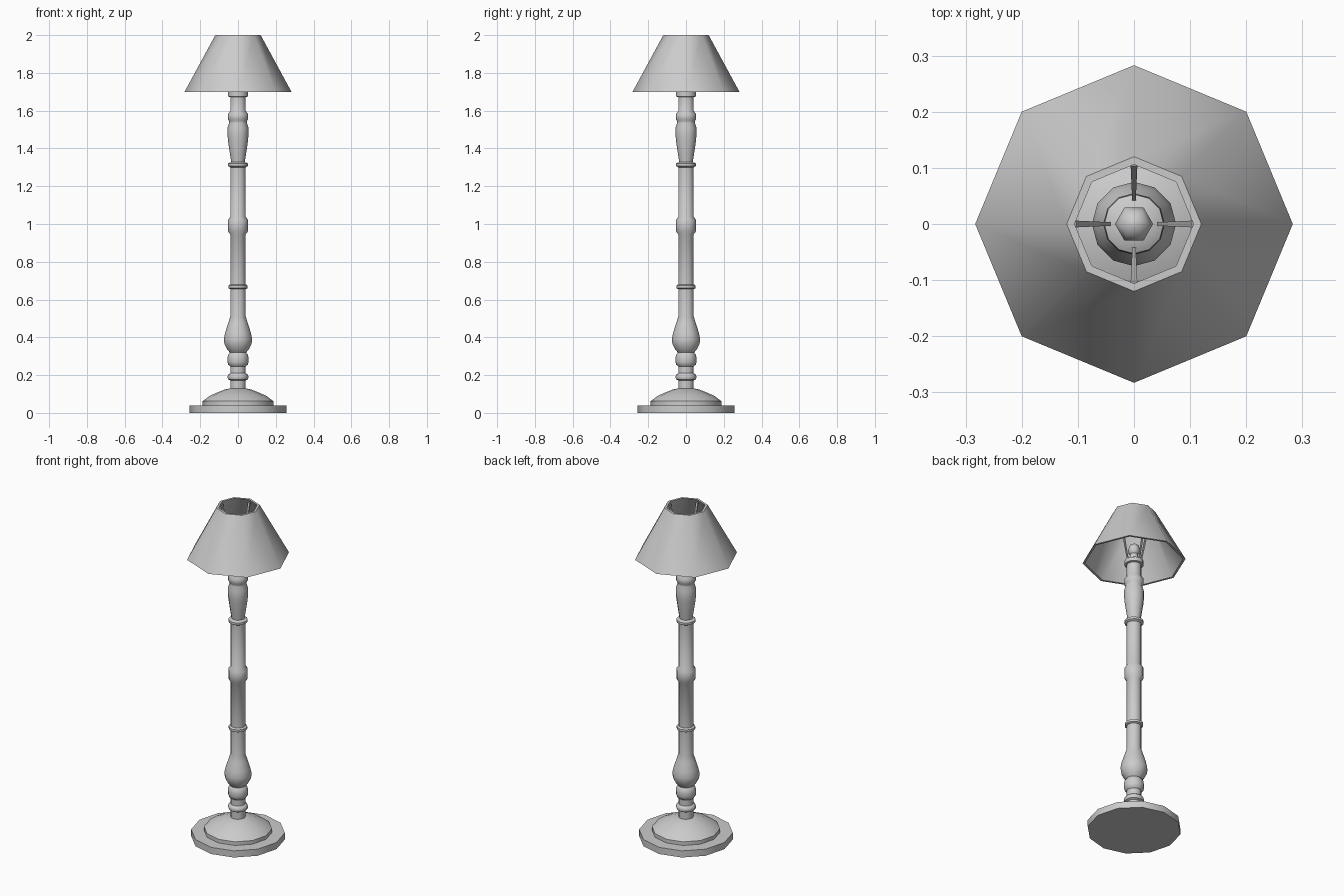
import bpy, bmesh, math
from mathutils import Vector

if "Cube" in bpy.data.objects:
    bpy.data.objects.remove(bpy.data.objects["Cube"])


def lathe(name, profile, sides, closed=False, angle=40):
    """Revolve (radius, z) points about the z axis."""
    bm = bmesh.new()
    rings = []
    for r, z in profile:
        rings.append([bm.verts.new((r * math.cos(2 * math.pi * i / sides),
                                    r * math.sin(2 * math.pi * i / sides), z))
                      for i in range(sides)])
    pairs = list(zip(rings, rings[1:]))
    if closed:
        pairs.append((rings[-1], rings[0]))
    else:
        bm.faces.new(rings[0][::-1])
        bm.faces.new(rings[-1])
    for a, b in pairs:
        for i in range(sides):
            j = (i + 1) % sides
            bm.faces.new((a[i], a[j], b[j], b[i]))
    return finish(name, bm, angle)


def finish(name, bm, angle):
    bmesh.ops.recalc_face_normals(bm, faces=bm.faces)
    me = bpy.data.meshes.new(name)
    bm.to_mesh(me)
    bm.free()
    ob = bpy.data.objects.new(name, me)
    bpy.context.collection.objects.link(ob)
    bpy.ops.object.select_all(action='DESELECT')
    ob.select_set(True)
    bpy.context.view_layer.objects.active = ob
    bpy.ops.object.shade_smooth_by_angle(angle=math.radians(angle))
    return ob


# Stepped base with a domed upper tier
lathe("base", [(.257, 0), (.257, .04), (.187, .04), (.187, .062), (.15, .09),
               (.105, .11), (.07, .124), (.04, .13)], 12)

# Turned post with rings, vase and upper swelling
lathe("post", [
    (.041, .12), (.041, .172), (.052, .178), (.056, .19), (.052, .202), (.041, .21),
    (.041, .245), (.052, .255), (.056, .27), (.056, .29), (.052, .308), (.043, .32),
    (.057, .335), (.072, .365), (.075, .39), (.068, .425), (.052, .475), (.041, .51),
    (.041, .655), (.051, .66), (.051, .674), (.041, .68),
    (.041, .945), (.053, .962), (.053, 1.022), (.041, 1.038),
    (.041, 1.30), (.053, 1.307), (.053, 1.32), (.036, 1.328), (.044, 1.38),
    (.053, 1.44), (.055, 1.47), (.055, 1.51), (.047, 1.535), (.047, 1.545),
    (.054, 1.555), (.054, 1.582), (.041, 1.598),
    (.041, 1.672), (.053, 1.675), (.053, 1.698), (.041, 1.705), (.025, 1.708),
    (.022, 1.74)], 12)

# Bulb
lathe("bulb", [(.02, 1.735), (.032, 1.755), (.034, 1.775), (.025, 1.797),
               (.006, 1.806)], 6, angle=70)

# Hollow eight-sided shade
lathe("shade", [(.283, 1.70), (.12, 2.0), (.106, 2.0), (.270, 1.70)], 8,
      closed=True, angle=50)

# Four struts from the collar to the top rim of the shade
bm = bmesh.new()
for k in range(4):
    a = k * math.pi / 2
    out = Vector((math.cos(a), math.sin(a), 0))
    side = Vector((-out.y, out.x, 0))
    ends = []
    for r, z, w in ((.043, 1.69, .003), (.107, 1.985, .006)):
        c = out * r + Vector((0, 0, z))
        ends.append([bm.verts.new(c + side * w * s + out * .004 * t)
                     for s, t in ((-1, -1), (1, -1), (1, 1), (-1, 1))])
    lo, hi = ends
    bm.faces.new(lo[::-1])
    bm.faces.new(hi)
    for i in range(4):
        j = (i + 1) % 4
        bm.faces.new((lo[i], lo[j], hi[j], hi[i]))
finish("shade_struts", bm, 30)
